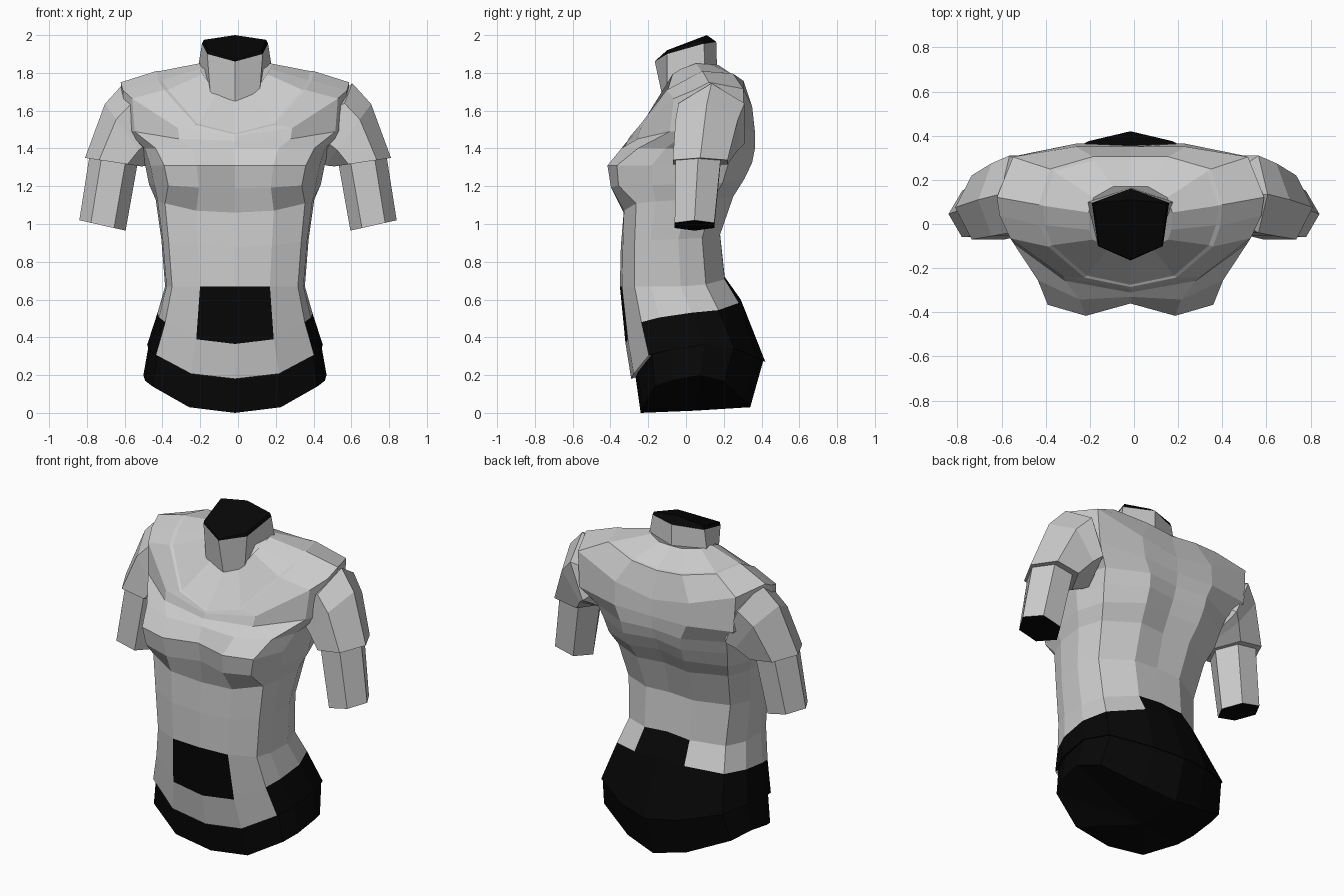
import bpy, bmesh, math
from mathutils import Vector

if "Cube" in bpy.data.objects:
    bpy.data.objects.remove(bpy.data.objects["Cube"], do_unlink=True)


def make_material(name, value):
    mat = bpy.data.materials.new(name)
    mat.use_nodes = True
    colour = (value, value, value, 1)
    mat.diffuse_color = colour
    mat.node_tree.nodes["Principled BSDF"].inputs["Base Color"].default_value = colour
    return mat


LIGHT, DARK = 0, 1
materials = [make_material("light grey", 0.6), make_material("black", 0.002)]
CENTRE_X = -0.016


def loft(name, rings, colour=lambda band, seg: LIGHT, start=LIGHT, end=LIGHT, pole=None):
    """Skin a stack of rings; the first ring may close on a pole point."""
    bm = bmesh.new()
    loops = [[bm.verts.new(p) for p in ring] for ring in rings]
    count = len(loops[0])
    for band, (low, high) in enumerate(zip(loops, loops[1:])):
        for seg in range(count):
            nxt = (seg + 1) % count
            face = bm.faces.new((low[seg], low[nxt], high[nxt], high[seg]))
            face.material_index = colour(band, seg)
    if pole:
        tip = bm.verts.new(pole)
        for seg in range(count):
            face = bm.faces.new((tip, loops[0][(seg + 1) % count], loops[0][seg]))
            face.material_index = start
    else:
        bm.faces.new(loops[0][::-1]).material_index = start
    bm.faces.new(loops[-1]).material_index = end
    bmesh.ops.recalc_face_normals(bm, faces=bm.faces)
    mesh = bpy.data.meshes.new(name)
    bm.to_mesh(mesh)
    bm.free()
    for mat in materials:
        mesh.materials.append(mat)
    obj = bpy.data.objects.new(name, mesh)
    bpy.context.collection.objects.link(obj)
    return obj


def mirrored(half):
    """Complete a ring from its left half, front centre to back centre."""
    right = [(-x, y, z) for x, y, z in half[-2:0:-1]]
    return [(x + CENTRE_X, y, z) for x, y, z in half + right]


# Shared body cross-section: weights per column, front centre to back centre
WIDTH = (0, 0.5, 0.9, 0.98, 1, 0.88, 0.41, 0)
DEPTH = (0, 0.02, 0.14, 0.3, 0.58, 0.82, 1, 1)
SIDE = (0, 0.15, 0.7, 0.85, 1, 0.8, 0.25, 0)
BUST = (0, 1, 1.5, 0.5, 0, 0, 0, 0)
SWEEP = (0, 0.3, 1, 1, 0.3, 0.5, 0, 0)


def body_ring(width, front, back, z_front, z_side, z_back, bust=0, spine=0, sweep=0):
    """Bust pushes forward, spine hollows the back, sweep draws shoulders back."""
    half = []
    for col in range(len(WIDTH)):
        x = width * WIDTH[col] - 0.5 * bust * BUST[col]
        y = front + DEPTH[col] * (back - front) - bust * BUST[col] + sweep * SWEEP[col]
        if col == len(WIDTH) - 1:
            y -= spine
        z_mid = z_front if col < 4 else z_back
        half.append((x, y, z_mid + SIDE[col] * (z_side - z_mid)))
    return mirrored(half)


def shirt_colour(band, seg):
    """Front tail stays light; hips, belly panel and lower back panel are black."""
    column = min(seg, 13 - seg)
    if band < 2:
        return LIGHT if column < 2 else DARK
    if band == 2 and column in (0, 6):
        return DARK
    return LIGHT


# Shirt, from the tucked hem up over the shoulders to the neckline
shirt_rings = [
    body_ring(0.44, -0.26, 0.35, 0.19, 0.36, 0.28, spine=-0.04),
    body_ring(0.465, -0.29, 0.375, 0.18, 0.36, 0.27, spine=-0.045),
    body_ring(0.41, -0.32, 0.28, 0.365, 0.53, 0.6, spine=-0.01),
    body_ring(0.37, -0.35, 0.205, 0.67, 0.67, 0.72),
    body_ring(0.39, -0.345, 0.18, 0.88, 0.92, 0.95),
    body_ring(0.42, -0.33, 0.25, 1.06, 1.13, 1.15, bust=0.01, spine=0.02),
    body_ring(0.455, -0.335, 0.31, 1.19, 1.21, 1.25, bust=0.075, spine=0.03),
    body_ring(0.475, -0.36, 0.35, 1.31, 1.31, 1.33, bust=0.07, spine=0.03),
    body_ring(0.495, -0.33, 0.365, 1.4, 1.4, 1.4, bust=0.035, spine=0.02, sweep=0.03),
    body_ring(0.59, -0.31, 0.365, 1.44, 1.51, 1.48, spine=0.01, sweep=0.13),
    body_ring(0.605, -0.295, 0.35, 1.465, 1.75, 1.58, sweep=0.14),
    body_ring(0.415, -0.285, 0.305, 1.475, 1.81, 1.74, sweep=0.1),
    body_ring(0.395, -0.275, 0.29, 1.48, 1.81, 1.745, sweep=0.1),
    body_ring(0.19, -0.11, 0.17, 1.66, 1.85, 1.84),
]
loft("shirt", shirt_rings, shirt_colour, start=DARK)

# Shorts, closed underneath with a shallow keel
shorts_rings = [
    body_ring(0.485, -0.24, 0.3, 0, 0.2, 0.03, spine=-0.04),
    body_ring(0.455, -0.27, 0.37, 0.21, 0.37, 0.28, spine=-0.04),
]
loft("shorts", shorts_rings, lambda band, seg: DARK, DARK, DARK,
     pole=(CENTRE_X, 0.05, 0.012))

# Neck with a slanted, slightly raised black lid
neck_rings = [
    mirrored([(0, -0.12, 1.65), (0.13, -0.1, 1.69), (0.195, 0.1, 1.83), (0, 0.165, 1.8)]),
    mirrored([(0, -0.165, 1.86), (0.147, -0.1, 1.9), (0.175, 0.095, 1.955), (0, 0.16, 1.965)]),
    mirrored([(0, -0.16, 1.866), (0.142, -0.1, 1.92), (0.165, 0.095, 1.975), (0, 0.11, 2)]),
]
loft("neck", neck_rings, lambda band, seg: band, end=DARK)


def arm_ring(side, outer, inner, y_mid, y_half):
    """Six-sided section between an outer and an inner (x, z) point."""
    a, b = Vector(outer), Vector(inner)
    mid, reach = (a + b) / 2, (a - b) / 2
    ring = []
    for step in range(6):
        angle = step * math.pi / 3
        p = mid + reach * math.cos(angle)
        y = y_mid + y_half * math.sin(angle) / math.sin(math.pi / 3)
        ring.append((side * p.x, y, p.y))
    return ring


# Sleeves and arms on both sides
for side, label in ((1, "left"), (-1, "right")):
    loft(label + "_sleeve", [
        arm_ring(side, (0.5, 1.66), (0.41, 1.4), 0.13, 0.12),
        arm_ring(side, (0.605, 1.745), (0.44, 1.32), 0.135, 0.175),
        arm_ring(side, (0.705, 1.635), (0.465, 1.31), 0.11, 0.165),
        arm_ring(side, (0.81, 1.35), (0.51, 1.305), 0.075, 0.145),
    ])
    loft(label + "_arm", [
        arm_ring(side, (0.785, 1.37), (0.53, 1.33), 0.065, 0.12),
        arm_ring(side, (0.84, 1.02), (0.595, 0.965), 0.045, 0.105),
    ], end=DARK)
